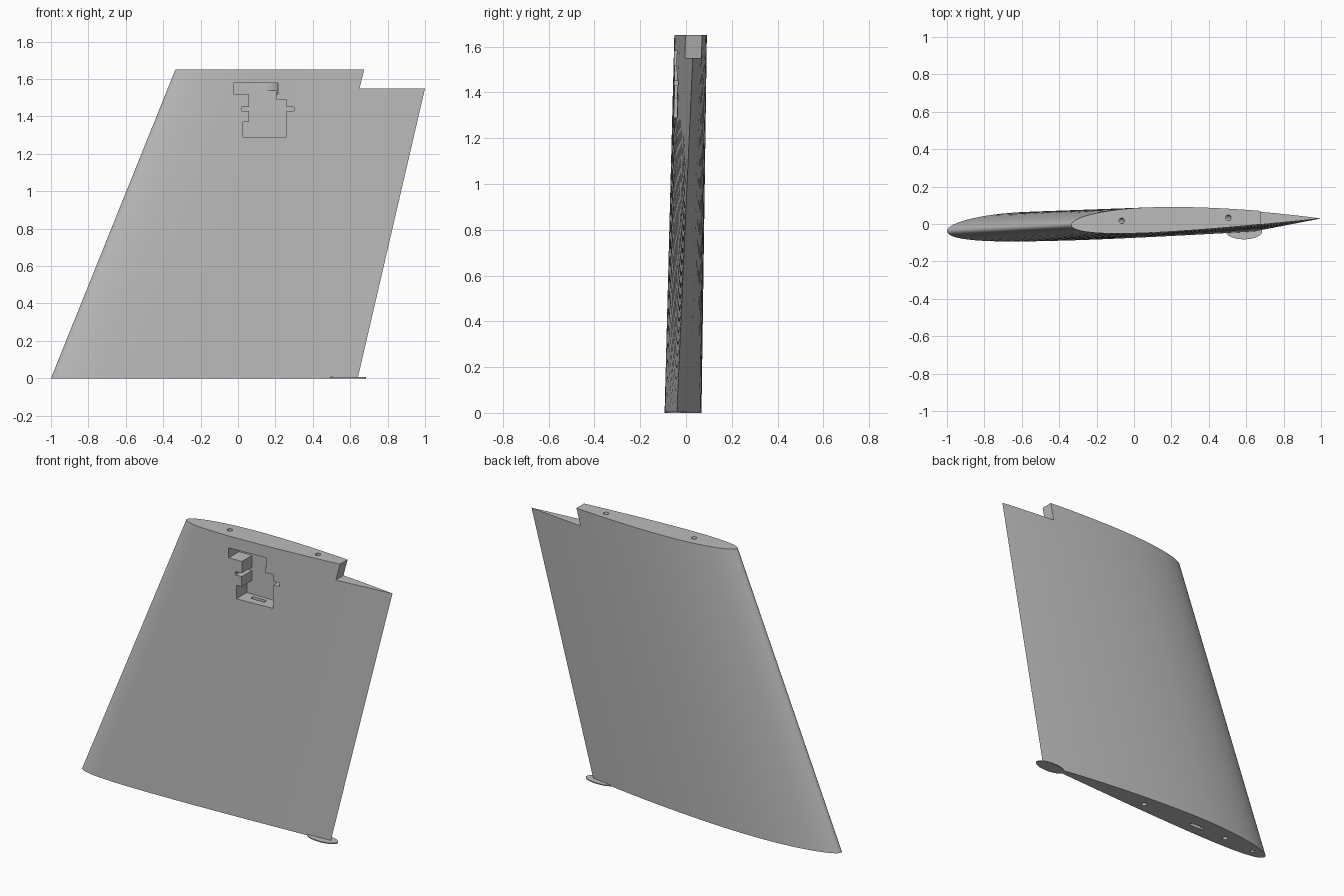
import bpy, bmesh, math
from mathutils import Vector

cube = bpy.data.objects.get("Cube")
if cube:
    bpy.data.objects.remove(cube, do_unlink=True)

grey = bpy.data.materials.new("plain grey")
grey.use_nodes = True
GREY = (0.5, 0.5, 0.5, 1)
grey.diffuse_color = GREY
grey.node_tree.nodes["Principled BSDF"].inputs["Base Color"].default_value = GREY


def loft(name, bottom, top):
    """Closed solid between two matching rings of points."""
    bm = bmesh.new()
    a = [bm.verts.new(p) for p in bottom]
    b = [bm.verts.new(p) for p in top]
    n = len(a)
    for i in range(n):
        j = (i + 1) % n
        bm.faces.new((a[i], a[j], b[j], b[i]))
    bm.faces.new(a)
    bm.faces.new(b)
    bmesh.ops.recalc_face_normals(bm, faces=bm.faces)
    mesh = bpy.data.meshes.new(name)
    bm.to_mesh(mesh)
    bm.free()
    mesh.materials.append(grey)
    ob = bpy.data.objects.new(name, mesh)
    bpy.context.collection.objects.link(ob)
    return ob


def airfoil(lead, trail, z, thick, camber, n=40):
    """Cambered wing section from leading to trailing edge."""
    chord = trail[0] - lead[0]
    upper, lower = [], []
    for i in range(n + 1):
        t = (1 - math.cos(math.pi * i / n)) / 2
        half = 5 * thick * (0.2969 * math.sqrt(t) - 0.126 * t - 0.3516 * t**2
                            + 0.2843 * t**3 - 0.1036 * t**4)
        p = 0.4
        c = camber * ((2 * p * t - t * t) / p**2 if t < p
                      else (1 - 2 * p + 2 * p * t - t * t) / (1 - p)**2)
        x = lead[0] + chord * t
        y = lead[1] + (trail[1] - lead[1]) * t
        upper.append((x, y + chord * (c + half), z))
        lower.append((x, y + chord * (c - half), z))
    return upper + lower[-2:0:-1]


def ring(x, y, z, rx, ry, n=32):
    return [(x + rx * math.cos(2 * math.pi * i / n),
             y + ry * math.sin(2 * math.pi * i / n), z) for i in range(n)]


def box_ring(x, y, z, w, d):
    return [(x + sx * w, y + sy * d, z) for sx, sy in ((-1, -1), (1, -1), (1, 1), (-1, 1))]


def cut(target, cutter):
    cutter.hide_render = True
    mod = target.modifiers.new(cutter.name, 'BOOLEAN')
    mod.operation = 'DIFFERENCE'
    mod.solver = 'EXACT'
    mod.object = cutter
    bpy.context.view_layer.objects.active = target
    bpy.ops.object.modifier_apply(modifier=mod.name)
    bpy.data.objects.remove(cutter, do_unlink=True)


# Tapered, swept wing panel
wing = loft("wing_panel",
            airfoil((-1, -0.038), (0.64, -0.04), 0, 0.097, 0.017),
            airfoil((-0.335, -0.005), (1.023, 0.034), 1.65, 0.1, 0.011))

# Notch at the trailing corner of the tip
notch = [(0.65, 1.55), (1.2, 1.55), (1.2, 1.75), (0.7, 1.75)]
cut(wing, loft("notch_cutter", [(x, -0.3, z) for x, z in notch],
               [(x, 0.3, z) for x, z in notch]))

# Servo pocket in the front skin
pocket = [(0.06, 1.54), (0.06, 1.45), (0.02, 1.45), (0.02, 1.43), (0.06, 1.43),
          (0.06, 1.37), (0.027, 1.37), (0.027, 1.29), (0.26, 1.29), (0.26, 1.43),
          (0.3, 1.43), (0.3, 1.45), (0.26, 1.45), (0.26, 1.49), (0.207, 1.49),
          (0.207, 1.54)]
cut(wing, loft("pocket_cutter", [(x, -0.2, z) for x, z in pocket],
               [(x, 0.045, z) for x, z in pocket]))

# Arm slot above the pocket, with a rounded back
slot = [(-0.025, -0.2), (0.215, -0.2), (0.215, -0.04)]
slot += [(0.115 + 0.1 * math.cos(a), -0.04 + 0.085 * math.sin(a))
         for a in (math.pi / 2 * i / 8 for i in range(1, 9))]
slot += [(-0.025, 0.045)]
cut(wing, loft("slot_cutter", [(x, y, 1.52) for x, y in slot],
               [(x, y, 1.58) for x, y in slot]))

# Two spar tubes running the whole span
for name, root_x, tip_x, tip_y in (("front", -0.69, -0.065, 0.017),
                                   ("rear", -0.09, 0.505, 0.033)):
    r = 0.015
    a, b = Vector((root_x, -0.018, 0)), Vector((tip_x, tip_y, 1.65))
    step = (b - a) * 0.02
    a, b = a - step, b + step
    cut(wing, loft(name + "_spar_cutter", ring(*a, r, r, 20), ring(*b, r, r, 20)))

# Cable channel from the root to the pocket, and a short dowel hole
cut(wing, loft("cable_cutter", box_ring(-0.49, -0.02, -0.02, 0.045, 0.012),
               box_ring(0.14, 0.01, 1.31, 0.045, 0.012)))
cut(wing, loft("dowel_cutter", ring(-0.91, -0.03, -0.02, 0.011, 0.011, 16),
               ring(-0.87, -0.03, 0.1, 0.011, 0.011, 16)))

# Thin oval pad under the trailing corner of the root
pad = loft("root_pad", ring(0.588, -0.04, 0, 0.097, 0.042, 48),
           ring(0.588, -0.04, 0.006, 0.097, 0.042, 48))

for ob in (wing, pad):
    bpy.ops.object.select_all(action='DESELECT')
    ob.select_set(True)
    bpy.context.view_layer.objects.active = ob
    bpy.ops.object.shade_smooth_by_angle(angle=math.radians(30))
